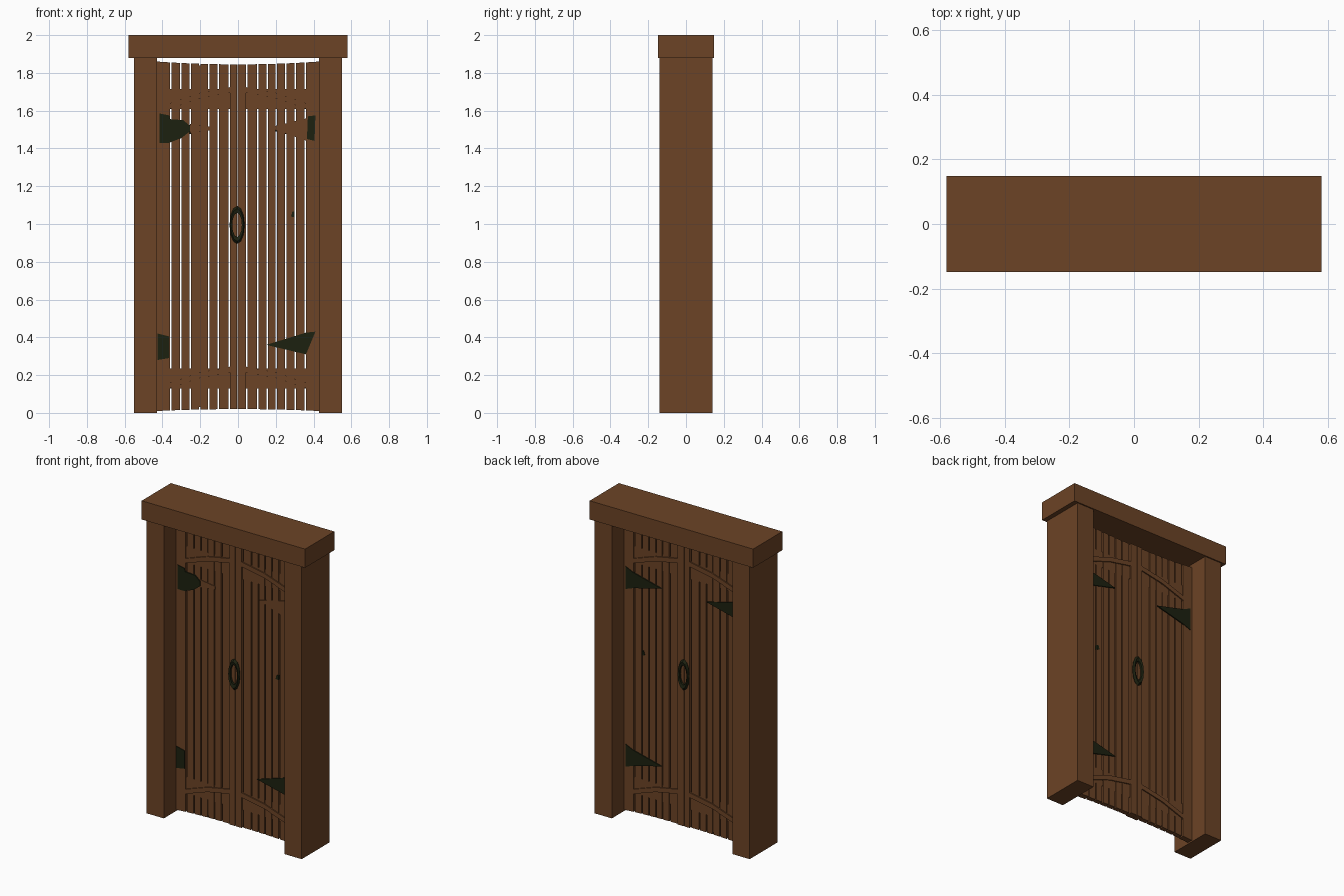
import bpy, bmesh, math

if "Cube" in bpy.data.objects:
    bpy.data.objects.remove(bpy.data.objects["Cube"])


def material(name, rgb):
    m = bpy.data.materials.new(name)
    m.diffuse_color = (*rgb, 1)
    m.use_nodes = True
    m.node_tree.nodes["Principled BSDF"].inputs["Base Color"].default_value = m.diffuse_color
    return m


WOOD = material("brown_wood", (0.15, 0.057, 0.019))
IRON = material("dark_iron", (0.012, 0.015, 0.005))


def prism(name, pts, y0, y1, mat):
    """Extrude an (x, z) outline from y0 to y1."""
    bm = bmesh.new()
    a = [bm.verts.new((x, y0, z)) for x, z in pts]
    b = [bm.verts.new((x, y1, z)) for x, z in pts]
    bm.faces.new(a)
    bm.faces.new(b[::-1])
    for i in range(len(a)):
        j = (i + 1) % len(a)
        bm.faces.new((a[i], b[i], b[j], a[j]))
    bmesh.ops.recalc_face_normals(bm, faces=bm.faces)
    me = bpy.data.meshes.new(name)
    bm.to_mesh(me)
    bm.free()
    me.materials.append(mat)
    ob = bpy.data.objects.new(name, me)
    bpy.context.collection.objects.link(ob)
    return ob


def box(name, x0, x1, y0, y1, z0, z1, mat=WOOD):
    return prism(name, [(x0, z0), (x1, z0), (x1, z1), (x0, z1)], y0, y1, mat)


# Frame
box("lintel", -0.58, 0.58, -0.148, 0.148, 1.88, 2.0)
box("left_post", -0.55, -0.428, -0.14, 0.14, 0, 1.88)
box("right_post", 0.428, 0.55, -0.14, 0.14, 0, 1.88)


# Door planks, with slightly bowed top and bottom ends
def top(x):
    return 1.845 + 0.015 * (x / 0.43) ** 2


def bottom(x):
    return 0.02 - 0.01 * (x / 0.43) ** 2


def plank(name, x0, x1, t):
    prism(name, [(x0, bottom(x0)), (x1, bottom(x1)), (x1, top(x1)), (x0, top(x0))],
          -t, t, WOOD)


edges = [0.045, 0.105, 0.155, 0.203, 0.252, 0.303, 0.357]
for s, side in ((-1, "left"), (1, "right")):
    for i in range(len(edges) - 1):
        x = sorted((s * (edges[i] + 0.004), s * (edges[i + 1] - 0.004)))
        plank(f"{side}_plank_{i + 1}", x[0], x[1], 0.015)
    x = sorted((s * 0.361, s * 0.428))
    plank(f"{side}_hinge_stile", x[0], x[1], 0.018)
    x = sorted((s * 0.002 - 0.004, s * 0.042))
    plank(f"{side}_centre_stile", x[0], x[1], 0.024)

    # Rails behind the planks, with slanted braces over them
    for z, level in ((1.61, "upper"), (0.13, "lower")):
        x = sorted((s * 0.04, s * 0.365))
        box(f"{side}_{level}_rail", x[0], x[1], -0.012, 0.012, z, z + 0.105)
        prism(f"{side}_{level}_brace",
              [(s * 0.36, z), (s * 0.36, z + 0.03), (s * 0.2, z + 0.085),
               (s * 0.04, z + 0.115), (s * 0.04, z + 0.085), (s * 0.2, z + 0.055)],
              -0.022, 0.022, WOOD)

# Thin seam filler between two planks on the left leaf
box("left_seam", -0.209, -0.197, -0.01, 0.01, 0.03, 1.84)


# Strap hinges: tapering blade, front and back
def strap(name, s, z, y0, y1, tip=0.16):
    prism(name, [(s * 0.415, z - 0.07), (s * 0.415, z + 0.075), (s * 0.36, z + 0.05),
                 (s * tip, z), (s * 0.36, z - 0.05)], y0, y1, IRON)


FR, BK = (-0.022, -0.012), (0.012, 0.022)
prism("front_upper_left_hinge",
      [(-0.415, 1.43), (-0.415, 1.585), (-0.365, 1.575), (-0.36, 1.555), (-0.29, 1.55),
       (-0.255, 1.52), (-0.255, 1.49), (-0.3, 1.455), (-0.365, 1.43)], *FR, IRON)
prism("front_upper_left_strap_end", [(-0.255, 1.53), (-0.15, 1.515), (-0.15, 1.495),
                                     (-0.255, 1.48)], -0.018, -0.012, WOOD)
prism("front_upper_right_hinge", [(0.365, 1.45), (0.405, 1.44), (0.41, 1.575),
                                  (0.37, 1.57)], *FR, IRON)
prism("front_upper_right_strap", [(0.16, 1.51), (0.365, 1.56), (0.365, 1.44)],
      -0.018, -0.012, WOOD)
prism("front_lower_right_hinge", [(0.15, 0.36), (0.36, 0.31), (0.41, 0.43),
                                  (0.36, 0.425)], *FR, IRON)
prism("front_lower_left_hinge", [(-0.425, 0.28), (-0.425, 0.42), (-0.365, 0.405),
                                 (-0.365, 0.29)], *FR, IRON)
strap("back_upper_right_hinge", 1, 1.5, *BK)
strap("back_upper_left_hinge", -1, 1.5, *BK)
strap("back_lower_right_hinge", 1, 0.36, *BK)
prism("keyhole_stud", [(0.28, 1.04), (0.3, 1.035), (0.3, 1.065), (0.288, 1.065)],
      -0.02, 0.02, IRON)

# Oval ring handles on both faces
for y, side in ((-0.03, "front"), (0.03, "back")):
    bpy.ops.mesh.primitive_torus_add(major_segments=12, minor_segments=5,
                                     major_radius=0.08, minor_radius=0.02,
                                     location=(-0.005, y, 0.995),
                                     rotation=(math.pi / 2, 0, 0))
    ring = bpy.context.object
    ring.name = f"{side}_ring_handle"
    ring.scale = (0.4, 1, 0.7)
    ring.data.materials.append(IRON)
